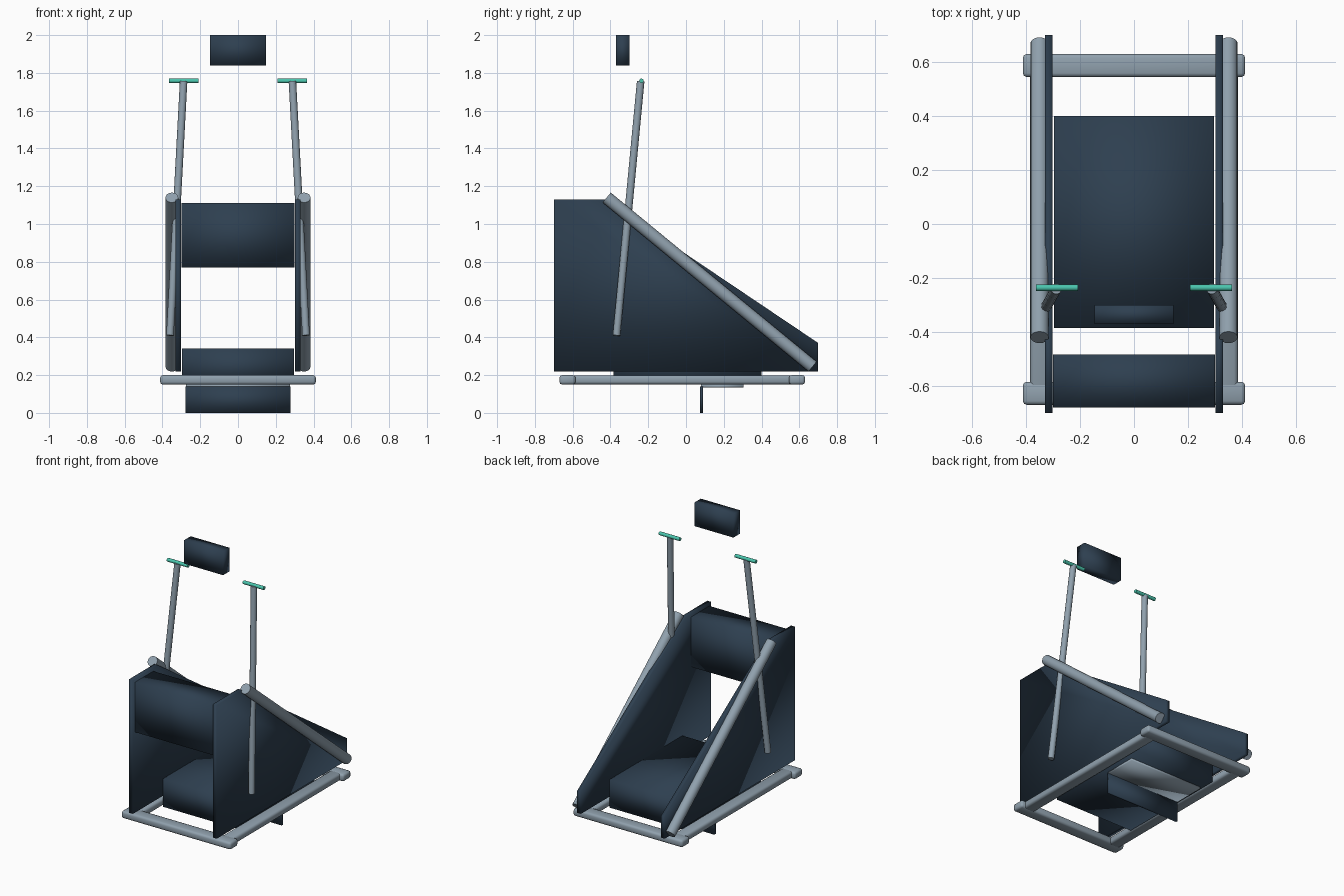
import bpy, bmesh
from mathutils import Vector

if "Cube" in bpy.data.objects:
    bpy.data.objects.remove(bpy.data.objects["Cube"])


def material(name, rgb):
    m = bpy.data.materials.new(name)
    m.diffuse_color = (*rgb, 1)
    m.use_nodes = True
    m.node_tree.nodes["Principled BSDF"].inputs["Base Color"].default_value = m.diffuse_color
    return m


NAVY = material("dark_slate", (0.027, 0.05, 0.08))
STEEL = material("steel_grey", (0.28, 0.355, 0.42))
TEAL = material("teal", (0.07, 0.56, 0.42))


def finish(name, bm, mat, smooth=True):
    bmesh.ops.recalc_face_normals(bm, faces=bm.faces)
    me = bpy.data.meshes.new(name)
    bm.to_mesh(me)
    bm.free()
    me.materials.append(mat)
    for p in me.polygons:
        p.use_smooth = smooth
    ob = bpy.data.objects.new(name, me)
    bpy.context.collection.objects.link(ob)
    return ob


def box(name, x, y, z, mat, bevel=0):
    """Box from (min, max) ranges, with softly shaded faces."""
    bm = bmesh.new()
    bmesh.ops.create_cube(bm, size=1)
    for v in bm.verts:
        v.co = Vector([(r[0] + r[1]) / 2 + c * (r[1] - r[0])
                       for c, r in zip(v.co, (x, y, z))])
    ob = finish(name, bm, mat)
    if bevel:
        b = ob.modifiers.new("rounded_edges", "BEVEL")
        b.width, b.segments = bevel, 2
    return ob


def tube(name, a, b, radius, mat, sides=16):
    """Capped round bar between two points."""
    a, b = Vector(a), Vector(b)
    d = b - a
    bm = bmesh.new()
    bmesh.ops.create_cone(bm, cap_ends=True, segments=sides, radius1=radius,
                          radius2=radius, depth=d.length)
    rot = d.to_track_quat('Z', 'Y')
    for v in bm.verts:
        v.co = rot @ v.co + (a + b) / 2
    ob = finish(name, bm, mat)
    for p in ob.data.polygons:
        if len(p.vertices) > 4:
            p.use_smooth = False
    return ob


def panel(name, outline, x0, x1, mat):
    """Side profile in y, z extruded across x."""
    bm = bmesh.new()
    f = bm.faces.new([bm.verts.new((x0, y, z)) for y, z in outline])
    r = bmesh.ops.extrude_face_region(bm, geom=[f])
    for g in r["geom"]:
        if isinstance(g, bmesh.types.BMVert):
            g.co.x = x1
    return finish(name, bm, mat)


# Base frame cross bars
for name, y in (("front_cross_bar", (-0.67, -0.585)), ("rear_cross_bar", (0.545, 0.63))):
    box(name, (-0.412, 0.412), y, (0.15, 0.2), STEEL, 0.014)

# Mirrored side parts
outline = [(-0.70, 0.22), (-0.70, 1.13), (-0.43, 1.13), (0.70, 0.37), (0.70, 0.22)]
for side, s in (("left", -1), ("right", 1)):
    box(side + "_base_rail", sorted((s * 0.302, s * 0.385)), (-0.63, 0.59),
        (0.151, 0.199), STEEL, 0.014)
    panel(side + "_side_panel", outline, s * 0.302, s * 0.33, NAVY)
    tube(side + "_diagonal_rail", (s * 0.35, -0.42, 1.14), (s * 0.35, 0.67, 0.245),
         0.034, STEEL)
    tube(side + "_pole", (s * 0.36, -0.368, 0.41), (s * 0.288, -0.24, 1.755), 0.02, STEEL)
    tube(side + "_hand_grip", (s * 0.208, -0.236, 1.758), (s * 0.364, -0.236, 1.758),
         0.012, TEAL, 12)

# Padding: seat, chest pad, headrest
box("seat", (-0.297, 0.297), (-0.385, 0.40), (0.15, 0.34), NAVY)
box("chest_pad", (-0.30, 0.30), (-0.68, -0.483), (0.77, 1.11), NAVY)
box("headrest", (-0.147, 0.147), (-0.37, -0.30), (1.84, 2.0), NAVY)

# Bracket below the seat
box("foot_bracket", (-0.275, 0.275), (0.08, 0.305), (0.134, 0.149), STEEL)
box("foot_plate", (-0.277, 0.277), (0.075, 0.09), (0.0, 0.14), NAVY)
